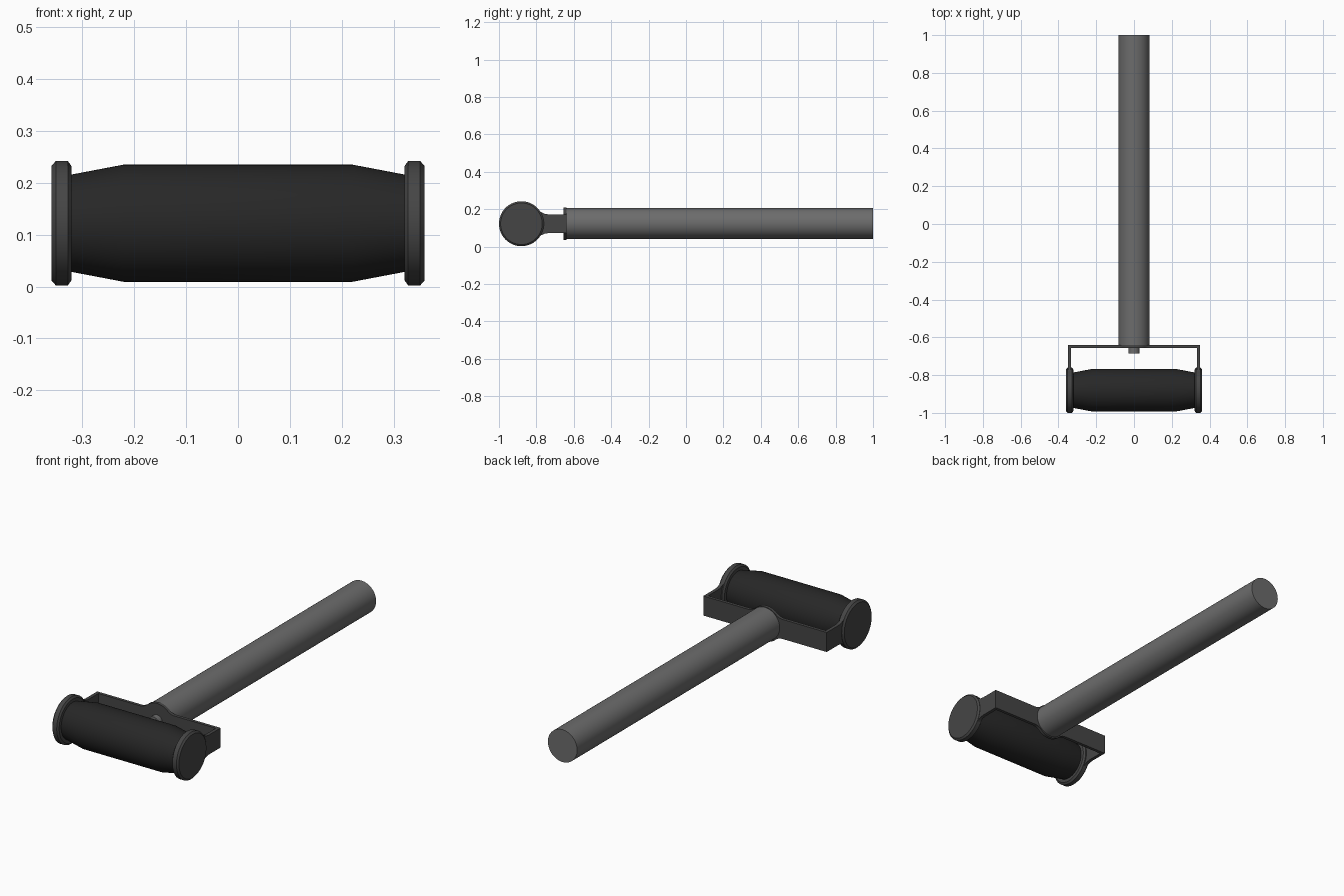
import bpy, bmesh, math
from mathutils import Vector

if "Cube" in bpy.data.objects:
    bpy.data.objects.remove(bpy.data.objects["Cube"])

ROLL_Y, CZ = -0.88, 0.122


def material(name, v):
    m = bpy.data.materials.new(name)
    m.diffuse_color = (v, v, v, 1)
    m.use_nodes = True
    m.node_tree.nodes["Principled BSDF"].inputs["Base Color"].default_value = m.diffuse_color
    return m


RUBBER = material("dark_rubber", 0.02)
STEEL = material("dark_steel", 0.06)
GRIP = material("grey_grip", 0.15)


def finish(bm, name, mat):
    bmesh.ops.recalc_face_normals(bm, faces=bm.faces)
    me = bpy.data.meshes.new(name)
    bm.to_mesh(me)
    bm.free()
    ob = bpy.data.objects.new(name, me)
    bpy.context.collection.objects.link(ob)
    me.materials.append(mat)
    bpy.ops.object.select_all(action='DESELECT')
    ob.select_set(True)
    bpy.context.view_layer.objects.active = ob
    bpy.ops.object.shade_smooth_by_angle(angle=math.radians(25))
    return ob


def lathe(name, profile, axis, centre, mat, n=64):
    """Closed solid turned from (position, radius) pairs along x or y."""
    bm = bmesh.new()
    rings = []
    for p, r in profile:
        ring = []
        for i in range(n):
            a = 2 * math.pi * i / n
            u, w = r * math.cos(a), r * math.sin(a)
            co = (p, u, w) if axis == 'x' else (u, p, w)
            ring.append(bm.verts.new(Vector(co) + Vector(centre)))
        rings.append(ring)
    for a, b in zip(rings, rings[1:]):
        for i in range(n):
            j = (i + 1) % n
            bm.faces.new((a[i], a[j], b[j], b[i]))
    bm.faces.new(rings[0])
    bm.faces.new(rings[-1])
    return finish(bm, name, mat)


def plate(name, outline, offset, mat):
    """Flat outline of 3D points, thickened by an offset vector."""
    bm = bmesh.new()
    face = bm.faces.new([bm.verts.new(p) for p in outline])
    ext = bmesh.ops.extrude_face_region(bm, geom=[face])
    verts = [g for g in ext["geom"] if isinstance(g, bmesh.types.BMVert)]
    bmesh.ops.translate(bm, verts=verts, vec=offset)
    return finish(bm, name, mat)


# Tapered roller
lathe("roller", [(-0.33, 0.093), (-0.32, 0.094), (-0.22, 0.113),
                 (0.22, 0.113), (0.32, 0.094), (0.33, 0.093)],
      'x', (0, ROLL_Y, CZ), RUBBER)

# Chamfered end caps and flared fork arms
half = [(-0.64, 0.05), (-0.735, 0.05), (-0.755, 0.053), (-0.775, 0.062),
        (-0.79, 0.074), (-0.805, 0.09), (-0.88, 0.09)]
for side, s in (("left", -1), ("right", 1)):
    lathe("end_cap_" + side, [(s * 0.321, 0.11), (s * 0.328, 0.12),
                              (s * 0.351, 0.12), (s * 0.359, 0.111)],
          'x', (0, ROLL_Y, CZ), STEEL)
    outline = [(s * 0.333, y, CZ + z) for y, z in half]
    outline += [(s * 0.333, y, CZ - z) for y, z in reversed(half)]
    plate("fork_arm_" + side, outline, (s * 0.017, 0, 0), STEEL)

# Fork crossbar: bar with a round boss blended in by fillets
R, H, F = 0.088, 0.05, 0.06
cx = math.sqrt((R + F) ** 2 - (H + F) ** 2)
t = math.atan2(H + F, cx)
quarter = [(0.334, H)]
for i in range(9):
    a = -math.pi / 2 - (math.pi / 2 - t) * i / 8
    quarter.append((cx + F * math.cos(a), H + F + F * math.sin(a)))
for i in range(1, 13):
    a = t + (math.pi / 2 - t) * i / 12
    quarter.append((R * math.cos(a), R * math.sin(a)))
top = quarter + [(-x, z) for x, z in reversed(quarter[:-1])]
loop = top + [(x, -z) for x, z in reversed(top)]
plate("fork_crossbar", [(x, -0.64, CZ + z) for x, z in loop],
      (0, -0.016, 0), STEEL)

# Handle and the stud that passes through the crossbar
lathe("handle", [(-0.641, 0.083), (1.0, 0.083)], 'y', (0, 0, CZ + 0.002), GRIP)
lathe("handle_stud", [(-0.685, 0.03), (-0.64, 0.03)], 'y', (0, 0, CZ), GRIP, 32)
